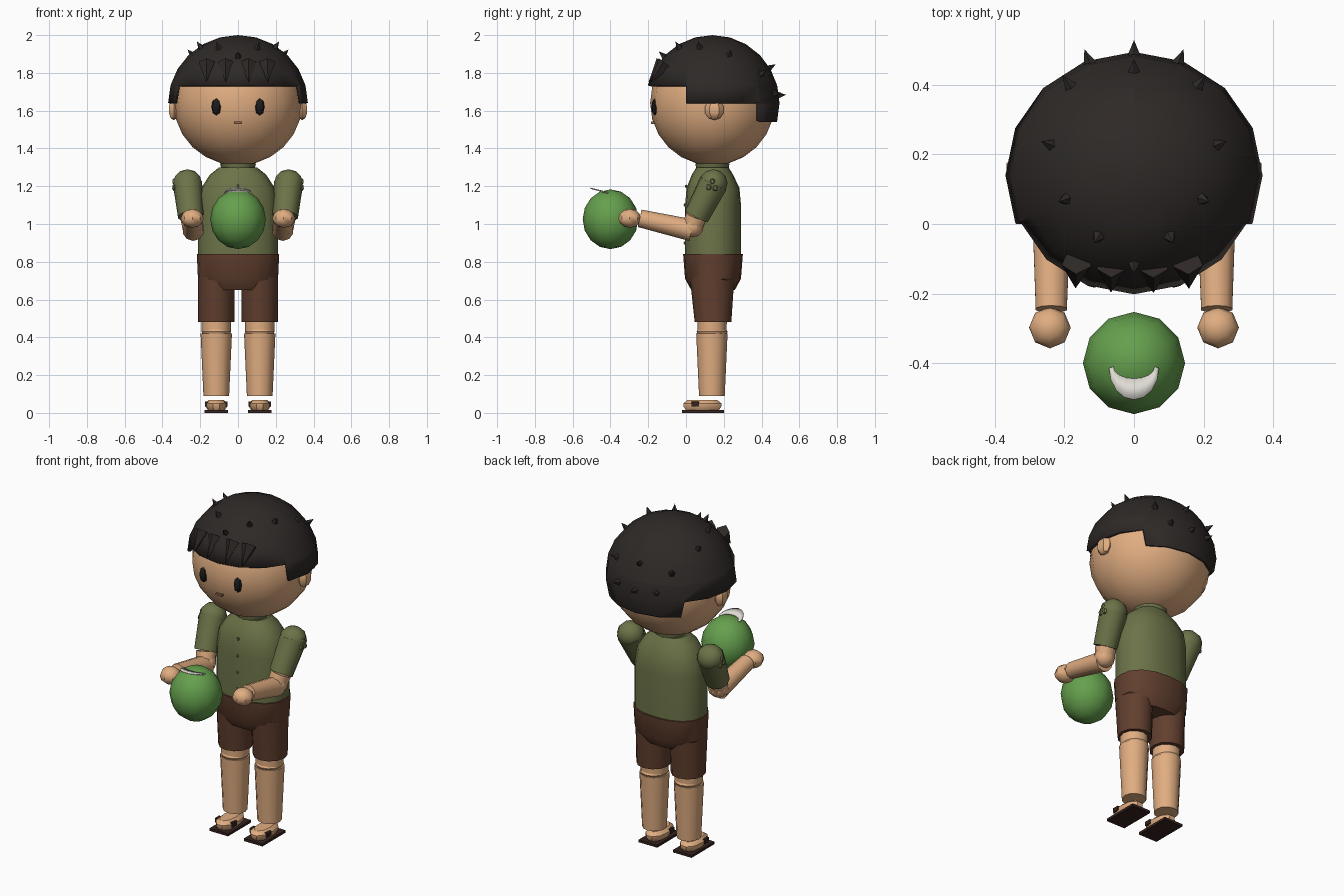
import bpy, bmesh
from math import cos, sin, pi, radians
from mathutils import Vector, Matrix

if "Cube" in bpy.data.objects:
    bpy.data.objects.remove(bpy.data.objects["Cube"])


def mat(name, r, g, b):
    m = bpy.data.materials.new(name)
    m.diffuse_color = (r, g, b, 1)
    m.use_nodes = True
    m.node_tree.nodes["Principled BSDF"].inputs["Base Color"].default_value = m.diffuse_color
    return m


SKIN = mat("skin", .75, .42, .22)
HAIR = mat("hair", .027, .022, .02)
SHIRT = mat("shirt_green", .15, .17, .065)
BROWN = mat("shorts_brown", .12, .05, .028)
SOLE = mat("sole_dark", .035, .016, .013)
FRUIT = mat("fruit_green", .13, .35, .075)
WHITE = mat("flesh_white", .72, .7, .64)
BLACK = mat("black", .012, .011, .012)
LIP = mat("lip", .3, .13, .07)


def finish(name, bm, m, angle=38):
    bmesh.ops.recalc_face_normals(bm, faces=bm.faces)
    me = bpy.data.meshes.new(name)
    bm.to_mesh(me)
    bm.free()
    me.materials.append(m)
    for p in me.polygons:
        p.use_smooth = angle > 0
    if angle:
        me.set_sharp_from_angle(angle=radians(angle))
    ob = bpy.data.objects.new(name, me)
    bpy.context.collection.objects.link(ob)
    return ob


def ball_mesh(c, r, u, v):
    bm = bmesh.new()
    mtx = Matrix.Translation(c) @ Matrix.Diagonal((*r, 1))
    bmesh.ops.create_uvsphere(bm, u_segments=u, v_segments=v, radius=1, matrix=mtx)
    return bm


def ball(name, c, r, m, u=10, v=6, angle=38):
    return finish(name, ball_mesh(c, r, u, v), m, angle)


def box(name, c, size, m):
    bm = bmesh.new()
    bmesh.ops.create_cube(bm, size=1, matrix=Matrix.Translation(c) @ Matrix.Diagonal((*size, 1)))
    return finish(name, bm, m, 0)


def limb(name, a, b, r1, r2, m, n=10, angle=38):
    """Tapered tube between two points."""
    a, b = Vector(a), Vector(b)
    d = b - a
    mtx = Matrix.Translation((a + b) / 2) @ d.to_track_quat('Z', 'Y').to_matrix().to_4x4()
    bm = bmesh.new()
    bmesh.ops.create_cone(bm, cap_ends=True, segments=n, radius1=r1, radius2=r2,
                          depth=d.length, matrix=mtx)
    return finish(name, bm, m, angle)


def loft(name, rings, m, n=16, power=2.0):
    """Stacked (cx, cy, z, rx, ry) rings, capped at both ends."""
    bm = bmesh.new()
    loops = []
    for cx, cy, z, rx, ry in rings:
        loop = []
        for i in range(n):
            c, s = cos(2 * pi * i / n), sin(2 * pi * i / n)
            k = (abs(c) ** power + abs(s) ** power) ** (-1 / power)
            loop.append(bm.verts.new((cx + rx * c * k, cy + ry * s * k, z)))
        loops.append(loop)
    for lo, hi in zip(loops, loops[1:]):
        for i in range(n):
            j = (i + 1) % n
            bm.faces.new((lo[i], lo[j], hi[j], hi[i]))
    bm.faces.new(loops[0])
    bm.faces.new(loops[-1])
    return finish(name, bm, m)


# Head and face
HC = Vector((0, .14, 1.64))
HR = Vector((.37, .355, .36))
ball("head", HC, (.34, .33, .33), SKIN, 16, 12)
for s in (-1, 1):
    ball("ear", (s * .34, .15, 1.605), (.032, .052, .055), SKIN, 6, 5)
    ball("eye", (s * .115, -.165, 1.62), (.027, .018, .045), BLACK, 8, 4)
box("mouth", (0, -.174, 1.536), (.04, .02, .012), LIP)

# Hair cap: sphere with a stepped lower edge
bm = ball_mesh(HC, HR, 16, 12)
for co, no in (((0, 0, 0), (0, 1, 0)), ((0, .39, 0), (0, 1, 0)), ((0, 0, 1.735), (0, 0, 1)),
               ((0, 0, 1.64), (0, 0, 1)), ((0, 0, 1.54), (0, 0, 1))):
    bmesh.ops.bisect_plane(bm, geom=bm.verts[:] + bm.edges[:] + bm.faces[:],
                           plane_co=co, plane_no=no, dist=1e-5)
low = []
for f in bm.faces:
    p = f.calc_center_median()
    limit = 1.735 if p.y < 0 else 1.64 if p.y < .39 else 1.54
    if p.z < limit:
        low.append(f)
bmesh.ops.delete(bm, geom=low, context='FACES')
hair = finish("hair_cap", bm, HAIR)
mod = hair.modifiers.new("thickness", 'SOLIDIFY')
mod.thickness = .02
mod.offset = -1

# Hair spikes pointing away from the scalp
spikes = [(0, -.13, 1.9), (0, .45, 1.83), (0, .49, 1.68)]
for s in (-1, 1):
    spikes += [(s * .105, -.04, 1.94), (s * .2, .07, 1.94), (s * .245, .23, 1.9),
               (s * .175, .385, 1.79), (s * .13, .47, 1.69)]
for p in spikes:
    d = Vector(p) - HC
    q = Vector((d.x / HR.x, d.y / HR.y, d.z / HR.z))
    base = HC + d / q.length
    d.normalize()
    limb("hair_spike", base - d * .02, base + d * .037, .025, 0, HAIR, 5, 0)

# Fringe tufts pointing down over the forehead
for x in (-.165, -.065, .055, .155):
    limb("fringe_tuft", (x, -.125 + abs(x) * .1, 1.85), (x * 1.02, -.205 + abs(x) * .12, 1.75),
         .045, 0, HAIR, 5, 0)

# Torso, collar and shorts waist
limb("neck", (0, .14, 1.25), (0, .14, 1.36), .08, .08, SKIN, 12)
loft("shirt", [(0, .143, .8, .212, .148), (0, .143, 1.1, .212, .148), (0, .143, 1.19, .195, .14),
               (0, .14, 1.26, .15, .11), (0, .14, 1.3, .1, .085)], SHIRT, 16, 2.4)
loft("collar", [(0, .14, 1.28, .085, .085), (0, .14, 1.32, .095, .09)], SHIRT, 12)
loft("shorts_waist", [(0, .143, .65, .15, .115), (0, .143, .71, .212, .148),
                      (0, .143, .84, .218, .158)], BROWN, 16, 2.4)
for z in (.9, 1.0, 1.1, 1.2):
    ball("shirt_button", (0, -.006 + (.007 if z > 1.15 else 0), z), (.009, .007, .009), SHIRT, 6, 4)

for s in (-1, 1):
    # Legs
    lx = s * .115
    loft("shorts_leg", [(lx, .143, .48, .096, .097), (lx, .138, .72, .098, .118)], BROWN, 12)
    limb("thigh", (lx, .138, .43), (lx, .138, .6), .077, .08, SKIN, 12)
    ball("knee", (lx, .138, .43), (.078, .082, .05), SKIN, 12, 6)
    limb("lower_leg", (lx, .137, .09), (lx, .137, .42), .068, .083, SKIN, 12)
    # Feet and sandals
    loft("foot", [(lx, .087, .015, .045, .09), (lx, .087, .035, .058, .104),
                  (lx, .087, .05, .058, .104), (lx, .087, .069, .038, .08)], SKIN, 10, 2.4)
    box("sandal_sole", (lx, .09, .0075), (.125, .22, .015), SOLE)
    for t in (-1, 1):
        box("sandal_strap", (lx + t * .05, .05, .046), (.02, .04, .026), SOLE)
    # Sleeves and arms
    shoulder, cuff = Vector((s * .267, .145, 1.215)), Vector((s * .25, .055, 1.04))
    ball("shoulder", shoulder, (.08, .075, .075), SHIRT, 10, 6)
    limb("sleeve", shoulder, cuff, .078, .068, SHIRT, 10)
    for y, z in ((.12, 1.195), (.155, 1.19), (.14, 1.225)):
        ball("sleeve_dot", (s * .338, y, z), (.012, .016, .016), SHIRT, 6, 4)
    elbow = Vector((s * .24, .035, .985))
    limb("upper_arm", cuff, elbow, .058, .055, SKIN, 10)
    ball("elbow", elbow, (.06, .058, .056), SKIN, 10, 6)
    limb("forearm", (s * .237, .03, .967), (s * .238, -.245, 1.03), .058, .047, SKIN, 10)
    ball("hand", (s * .242, -.298, 1.03), (.06, .06, .05), SKIN, 8, 6)

# Held round green fruit with a pale opened rim
ball("green_fruit", (0, -.4, 1.025), (.147, .147, .158), FRUIT, 12, 8)
bm = bmesh.new()
outer, inner = [], []
for i in range(9):
    a = pi + pi * i / 8
    y = -.415 + .09 * sin(a)
    outer.append(bm.verts.new((.072 * cos(a), y, 1.167 - .28 * (y + .415))))
    y = -.41 + .035 * sin(a)
    inner.append(bm.verts.new((.06 * cos(a), y, 1.169 - .28 * (y + .415))))
for i in range(8):
    bm.faces.new((outer[i], outer[i + 1], inner[i + 1], inner[i]))
rim = finish("fruit_rim", bm, WHITE)
rim.modifiers.new("thickness", 'SOLIDIFY').thickness = .006
